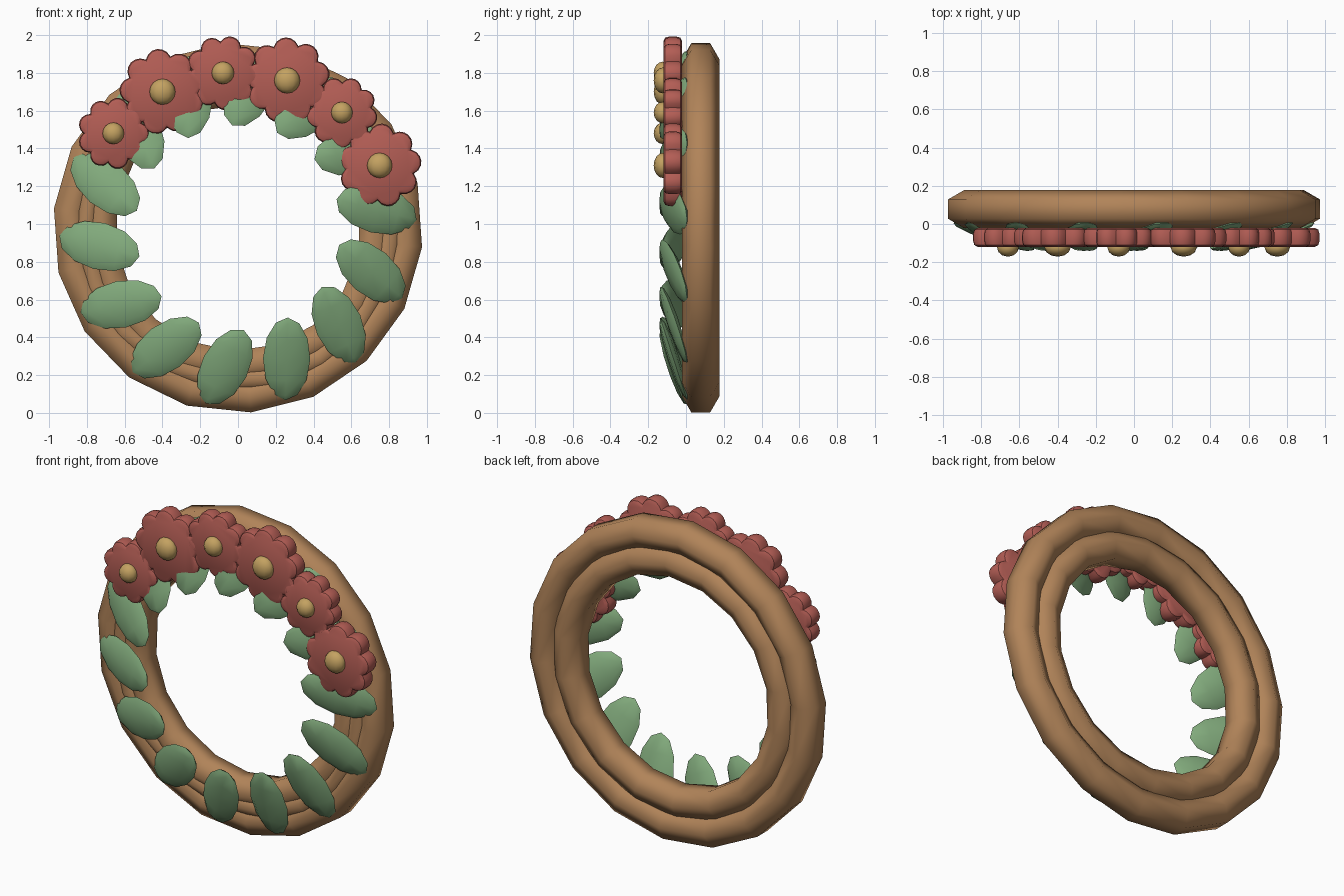
import bpy, bmesh, math
from mathutils import Matrix, Vector

if "Cube" in bpy.data.objects:
    bpy.data.objects.remove(bpy.data.objects["Cube"])

CZ = 0.98  # height of the wreath centre


def mat(name, rgb):
    m = bpy.data.materials.new(name)
    m.diffuse_color = (*rgb, 1)
    m.use_nodes = True
    m.node_tree.nodes["Principled BSDF"].inputs["Base Color"].default_value = m.diffuse_color
    return m


BROWN = mat("twig_brown", (0.44, 0.23, 0.10))
GREEN = mat("leaf_green", (0.22, 0.40, 0.20))
RED = mat("petal_red", (0.45, 0.11, 0.09))
GOLD = mat("centre_gold", (0.55, 0.36, 0.12))


def finish(name, bm, material, angle=None):
    bmesh.ops.recalc_face_normals(bm, faces=bm.faces)
    me = bpy.data.meshes.new(name)
    bm.to_mesh(me)
    bm.free()
    me.materials.append(material)
    ob = bpy.data.objects.new(name, me)
    bpy.context.collection.objects.link(ob)
    bpy.ops.object.select_all(action='DESELECT')
    ob.select_set(True)
    bpy.context.view_layer.objects.active = ob
    if angle:
        bpy.ops.object.shade_smooth_by_angle(angle=math.radians(angle))
    else:
        bpy.ops.object.shade_smooth()
    return ob


def bridge(bm, a, b):
    n = len(a)
    for i in range(n):
        bm.faces.new((a[i], a[(i + 1) % n], b[(i + 1) % n], b[i]))


def ring(name, major, minor, y, phase, segs=18, sides=6):
    bm = bmesh.new()
    loops = []
    for i in range(segs):
        a = math.radians(phase) + math.tau * i / segs
        loop = []
        for j in range(sides):
            t = math.tau * (j + 0.5) / sides + math.pi / 2 - math.pi / 2
            r = major + minor * math.cos(t)
            loop.append(bm.verts.new((r * math.cos(a), y + minor * math.sin(t), CZ + r * math.sin(a))))
        loops.append(loop)
    for i in range(segs):
        bridge(bm, loops[i], loops[(i + 1) % segs])
    finish(name, bm, BROWN)


def leaf(name, theta):
    # flattened low-poly ellipsoid, swept sideways, inner tip leaning forward
    phi, tilt = theta - math.radians(22), math.radians(18)
    d = Vector((math.cos(phi), 0, math.sin(phi)))
    y = Vector((0, 1, 0))
    ax = d * math.cos(tilt) + y * math.sin(tilt)
    nor = y * math.cos(tilt) - d * math.sin(tilt)
    side = ax.cross(nor)
    rot = Matrix((side, nor, ax)).transposed().to_4x4()
    pos = Vector((0.74 * math.cos(theta), -0.065, CZ + 0.74 * math.sin(theta)))
    bm = bmesh.new()
    bmesh.ops.create_uvsphere(bm, u_segments=8, v_segments=6, radius=1)
    m = Matrix.Translation(pos) @ rot @ Matrix.Diagonal((0.125, 0.03, 0.23, 1))
    bmesh.ops.transform(bm, matrix=m, verts=bm.verts)
    finish(name, bm, GREEN, 40)


def flower(i, x, z, R, petals=9):
    # scalloped disc with rounded rim
    n = petals * 6
    bm = bmesh.new()
    loops = []
    for inset, y in ((0.025, -0.02), (0.006, -0.03), (0, -0.05), (0, -0.09), (0.006, -0.11), (0.025, -0.12)):
        loop = []
        for k in range(n):
            a = math.tau * k / n + i
            r = R * (0.84 + 0.16 * abs(math.cos(petals * a / 2 - petals * i / 2)) ** 0.8) - inset
            loop.append(bm.verts.new((x + r * math.cos(a), y, z + r * math.sin(a))))
        loops.append(loop)
    for a, b in zip(loops, loops[1:]):
        bridge(bm, a, b)
    bm.faces.new(loops[0])
    bm.faces.new(loops[-1])
    finish(f"flower_{i}", bm, RED, 40)
    # domed centre
    bm = bmesh.new()
    bmesh.ops.create_uvsphere(bm, u_segments=12, v_segments=8, radius=1)
    m = Matrix.Translation((x, -0.123, z)) @ Matrix.Diagonal((R * 0.3, 0.048, R * 0.3, 1))
    bmesh.ops.transform(bm, matrix=m, verts=bm.verts)
    finish(f"flower_centre_{i}", bm, GOLD)


# twig rings
ring("outer_ring", 0.893, 0.1, 0.078, -6)
ring("middle_ring", 0.815, 0.075, 0.055, 2)
ring("inner_ring", 0.738, 0.1, 0.078, 8)

# leaves all the way round
for k in range(14):
    leaf(f"leaf_{k}", math.radians(7.5) - math.tau * k / 14)

# flowers over the top
for i, (x, z, R) in enumerate(((-0.66, 1.48, 0.19), (-0.40, 1.70, 0.228), (-0.08, 1.80, 0.198),
                               (0.26, 1.76, 0.228), (0.55, 1.59, 0.19), (0.75, 1.31, 0.222))):
    flower(i, x, z, R)
